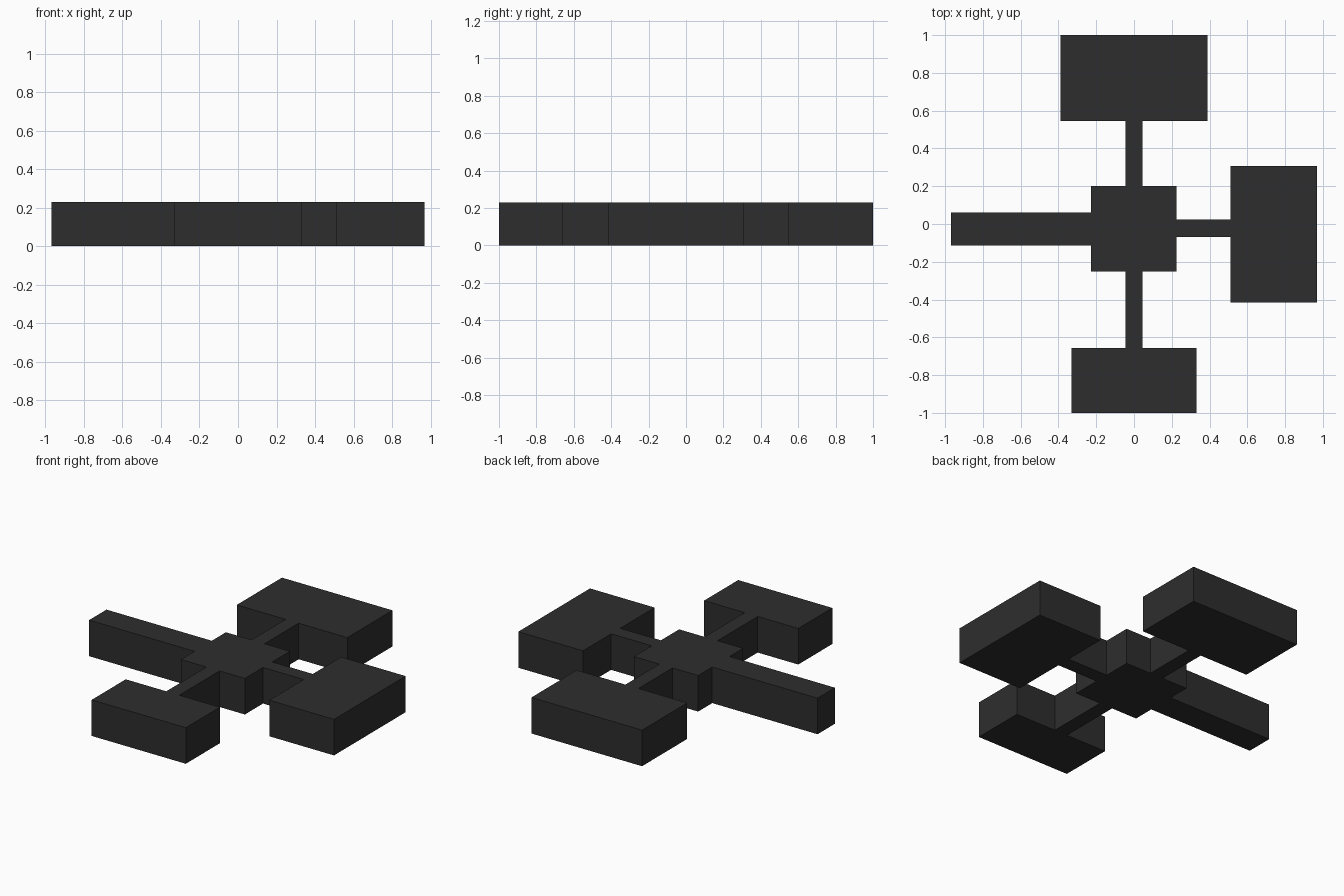
import bpy
import bmesh

if "Cube" in bpy.data.objects:
    bpy.data.objects.remove(bpy.data.objects["Cube"])

HEIGHT = 0.23

# single flat colour
charcoal = bpy.data.materials.new("charcoal")
charcoal.diffuse_color = (0.027, 0.027, 0.027, 1.0)
charcoal.use_nodes = True
charcoal.node_tree.nodes["Principled BSDF"].inputs["Base Color"].default_value = charcoal.diffuse_color


def arm(to_xy, hub, neck, inner, block, outer):
    """Outline of one arm: hub edge -> neck -> end block and back.
    neck and block are (start, end) spans across the arm."""
    pts = [(hub, neck[0]), (inner, neck[0]), (inner, block[0]), (outer, block[0]),
           (outer, block[1]), (inner, block[1]), (inner, neck[1]), (hub, neck[1])]
    return [to_xy(along, across) for along, across in pts]


def along_x(a, c):
    return (a, c)


def along_y(a, c):
    return (c, a)


# central hub limits
HX0, HX1, HY0, HY1 = -0.227, 0.225, -0.252, 0.202

# counter-clockwise plan outline
outline = [(HX1, HY0)]
# right arm
outline += arm(along_x, HX1, (-0.069, 0.023), 0.512, (-0.415, 0.307), 0.968)
outline += [(HX1, HY1)]
# back arm
outline += arm(along_y, HY1, (0.046, -0.046), 0.545, (0.39, -0.39), 1.0)
outline += [(HX0, HY1)]
# left arm, a plain bar
outline += [(HX0, 0.06), (-0.97, 0.06), (-0.97, -0.115), (HX0, -0.115)]
outline += [(HX0, HY0)]
# front arm
outline += arm(along_y, HY0, (-0.046, 0.046), -0.657, (-0.332, 0.332), -1.0)

# extrude the plan into a solid slab
bm = bmesh.new()
base = bm.faces.new([bm.verts.new((x, y, 0.0)) for x, y in outline])
top = bmesh.ops.extrude_face_region(bm, geom=[base], use_keep_orig=True)
for v in (g for g in top["geom"] if isinstance(g, bmesh.types.BMVert)):
    v.co.z = HEIGHT
bmesh.ops.recalc_face_normals(bm, faces=bm.faces)

mesh = bpy.data.meshes.new("four_armed_building")
bm.to_mesh(mesh)
bm.free()
mesh.materials.append(charcoal)
obj = bpy.data.objects.new("four_armed_building", mesh)
bpy.context.collection.objects.link(obj)
